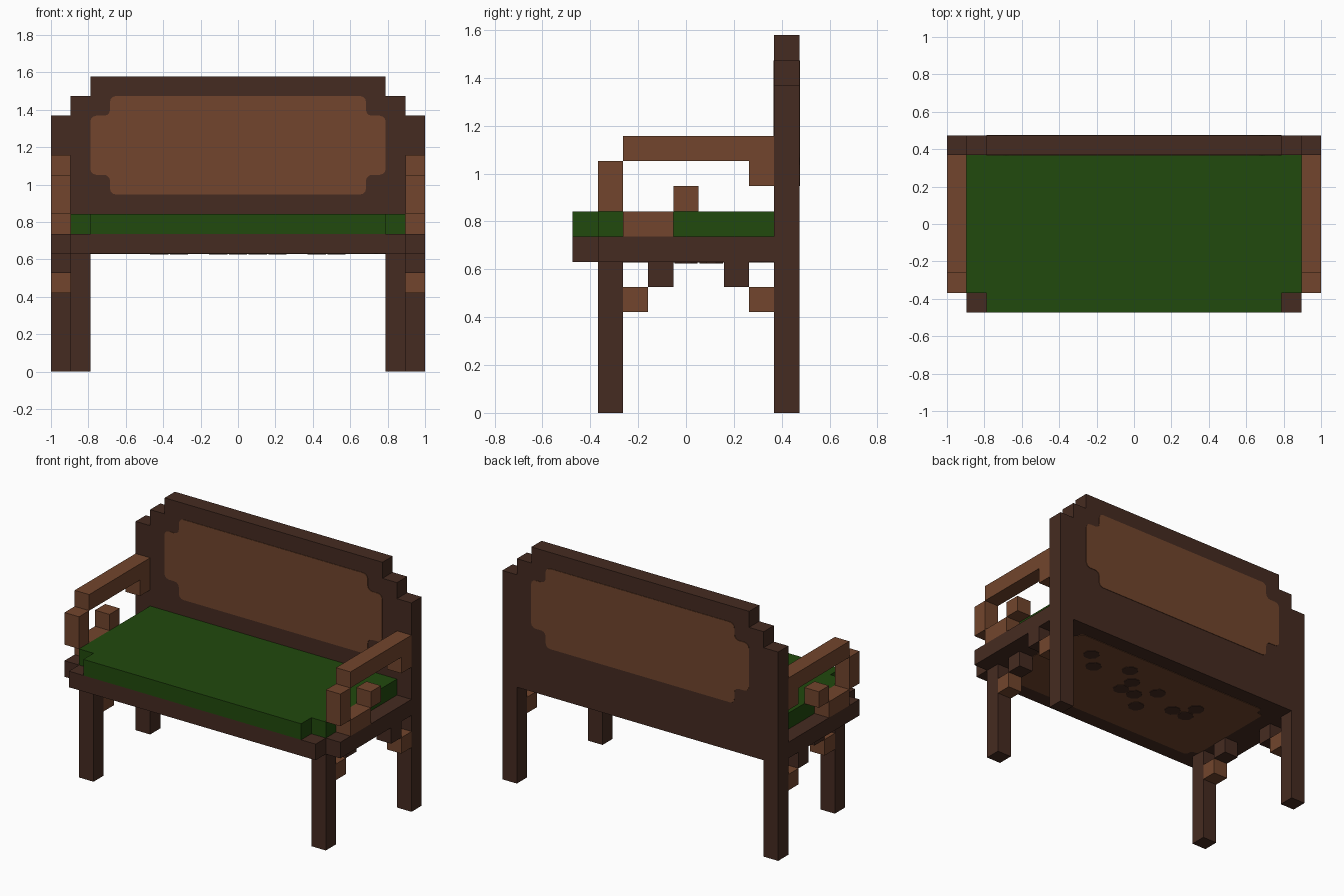
import bpy, bmesh, math
from mathutils import Matrix, Vector

if "Cube" in bpy.data.objects:
    bpy.data.objects.remove(bpy.data.objects["Cube"], do_unlink=True)

U = 2 / 19  # one block; all sizes below are counted in blocks


def material(name, color):
    m = bpy.data.materials.new(name)
    m.use_nodes = True
    m.diffuse_color = (*color, 1)
    bsdf = m.node_tree.nodes["Principled BSDF"]
    bsdf.inputs["Base Color"].default_value = (*color, 1)
    bsdf.inputs["Roughness"].default_value = 0.9
    return m


DARK = material("dark_wood", (0.060, 0.024, 0.015))
BROWN = material("brown_wood", (0.168, 0.060, 0.026))
GREEN = material("green_cushion", (0.015, 0.067, 0.004))


def finish(name, bm, mat, mirror=False):
    bmesh.ops.recalc_face_normals(bm, faces=bm.faces[:])
    bmesh.ops.scale(bm, vec=(U, U, U), verts=bm.verts[:])
    mesh = bpy.data.meshes.new(name)
    bm.to_mesh(mesh)
    bm.free()
    mesh.materials.append(mat)
    obj = bpy.data.objects.new(name, mesh)
    bpy.context.collection.objects.link(obj)
    if mirror:
        obj.modifiers.new("Mirror", "MIRROR").use_mirror_merge = False
    return obj


def box(name, mat, x, y, z, mirror=False):
    bm = bmesh.new()
    bmesh.ops.create_cube(bm, size=1)
    for v in bm.verts:
        v.co = Vector([lo + (c + 0.5) * (hi - lo) for c, (lo, hi) in zip(v.co, (x, y, z))])
    return finish(name, bm, mat, mirror)


def prism(name, mat, half, axis, lo, hi, rounding=0):
    """Extrude a symmetric outline, given by its right half, along y or z."""
    outline = half + [(-a, b) for a, b in reversed(half)]
    place = (lambda a, b, c: (a, c, b)) if axis == "y" else (lambda a, b, c: (a, b, c))
    bm = bmesh.new()
    face = bm.faces.new([bm.verts.new(place(a, b, lo)) for a, b in outline])
    new = bmesh.ops.extrude_face_region(bm, geom=[face])["geom"]
    move = Vector(place(0, 0, hi - lo))
    bmesh.ops.translate(bm, vec=move, verts=[g for g in new if isinstance(g, bmesh.types.BMVert)])
    if rounding:
        side = [e for e in bm.edges
                if abs((e.verts[0].co - e.verts[1].co).normalized().dot(move.normalized())) > 0.9]
        bmesh.ops.bevel(bm, geom=side, offset=rounding, segments=3, profile=0.5, affect="EDGES")
    return finish(name, bm, mat)


# Stepped back board with a rounded panel showing on both faces
prism("back_board", DARK,
      [(9.5, 6), (9.5, 13), (8.5, 13), (8.5, 14), (7.5, 14), (7.5, 15)], "y", 3.5, 4.5)
panel = [(6.5, 9), (6.5, 10), (7.5, 10), (7.5, 13), (6.5, 13), (6.5, 14)]
prism("back_panel_front", BROWN, panel, "y", 3.47, 3.5, 0.3)
prism("back_panel_rear", BROWN, panel, "y", 4.5, 4.53, 0.3)

# Seat frame and cushion
prism("seat_frame", DARK,
      [(8.5, -4.5), (8.5, -3.5), (9.5, -3.5), (9.5, 3.5)], "z", 6, 7)
prism("seat_cushion", GREEN,
      [(7.5, -4.5), (7.5, -3.5), (8.5, -3.5), (8.5, 3.5)], "z", 7, 8)

# Underside panel with dark knots
prism("underside_panel", BROWN,
      [(7, -3.5), (7, -3), (7.5, -3), (7.5, 3), (7, 3), (7, 3.5)], "z", 5.97, 6, 0.2)
knots = bmesh.new()
for x, y in [(4, 1), (5, 2), (2, 2), (1, 1), (1, 0), (0, 0), (-1, -1), (-1, 1), (-3, 0), (-4, 1), (-4, 0)]:
    bmesh.ops.create_cone(knots, cap_ends=True, segments=8, radius1=0.5, radius2=0.5, depth=0.03,
                          matrix=Matrix.Translation((x, y, 5.955)) @ Matrix.Rotation(math.pi / 8, 4, "Z"))
finish("underside_knots", knots, DARK)

# Legs
outer, inner = (8.5, 9.5), (7.5, 8.5)
box("front_legs", DARK, inner, (-3.5, -2.5), (0, 6), True)
box("back_legs", DARK, outer, (3.5, 4.5), (0, 6), True)

# Stepped braces between the legs and the seat
box("front_brace_lower", BROWN, inner, (-2.5, -1.5), (4, 5), True)
box("front_brace_upper", DARK, inner, (-1.5, -0.5), (5, 6), True)
box("back_brace_lower", BROWN, outer, (2.5, 3.5), (4, 5), True)
box("back_brace_upper", DARK, outer, (1.5, 2.5), (5, 6), True)

# Armrests
box("armrest", BROWN, outer, (-2.5, 3.5), (10, 11), True)
box("armrest_back_bracket", BROWN, outer, (2.5, 3.5), (9, 10), True)
box("armrest_front_post", BROWN, outer, (-3.5, -2.5), (8, 10), True)
box("armrest_base", BROWN, outer, (-2.5, -0.5), (7, 8), True)
box("armrest_scroll", BROWN, outer, (-0.5, 0.5), (8, 9), True)
